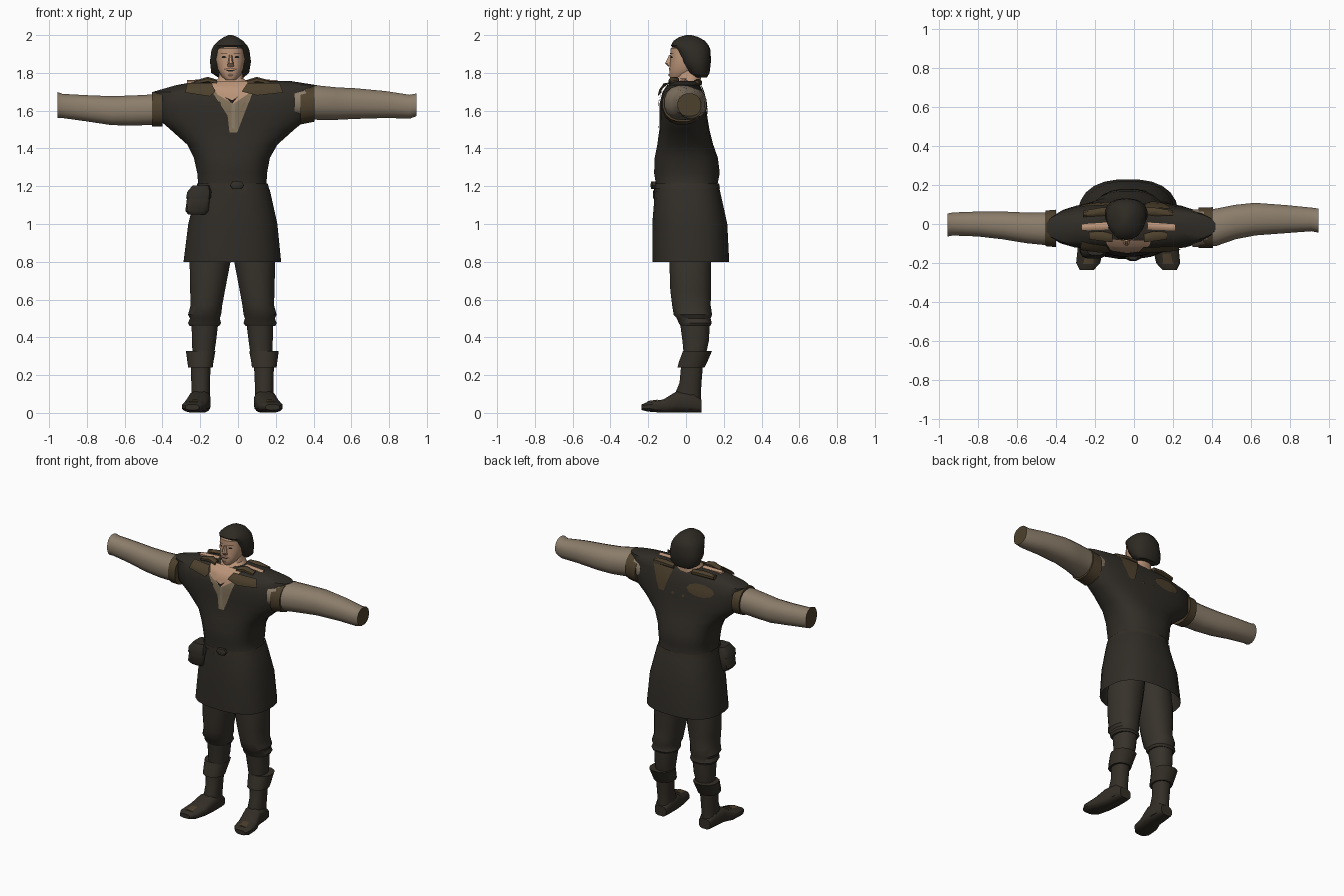
import bpy, bmesh, math
from mathutils import Vector
from mathutils.bvhtree import BVHTree

CX = -0.03   # body centre line


def material(name, rgb):
    m = bpy.data.materials.new(name)
    m.diffuse_color = (*rgb, 1)
    return m


CLOTH = material("dark tunic cloth", (0.030, 0.026, 0.020))
TROUSER = material("trouser cloth", (0.038, 0.032, 0.024))
LINEN = material("sleeve linen", (0.26, 0.205, 0.145))
SKIN = material("skin", (0.50, 0.30, 0.19))
HAIR = material("hair", (0.027, 0.023, 0.017))
LEATHER = material("brown leather", (0.075, 0.052, 0.026))
TRIM = material("tan trim", (0.22, 0.165, 0.10))
BOOT = material("boot leather", (0.034, 0.028, 0.020))
DARK = material("black line", (0.012, 0.010, 0.008))
LIP = material("face shade", (0.20, 0.11, 0.07))


def finish(name, bm, mats, angle=40):
    bmesh.ops.recalc_face_normals(bm, faces=bm.faces[:])
    me = bpy.data.meshes.new(name)
    bm.to_mesh(me)
    bm.free()
    for m in mats:
        me.materials.append(m)
    ob = bpy.data.objects.new(name, me)
    bpy.context.collection.objects.link(ob)
    bpy.context.view_layer.objects.active = ob
    ob.select_set(True)
    bpy.ops.object.shade_smooth_by_angle(angle=math.radians(angle))
    ob.select_set(False)
    return ob


def loft(name, rings, mats, axis="z", n=16, p=2.3, caps=(True, True), side=0, cap_mat=0):
    """Rings are (station, a0, a1, b0, b1); side=+-1 measures x from the centre line."""
    bm = bmesh.new()
    loops = []
    for s, a0, a1, b0, b1 in rings:
        loop = []
        for i in range(n):
            t = 2 * math.pi * (i + 0.5) / n
            c, d = math.cos(t), math.sin(t)
            a = (a0 + a1) / 2 + (a1 - a0) / 2 * math.copysign(abs(c) ** (2 / p), c)
            b = (b0 + b1) / 2 + (b1 - b0) / 2 * math.copysign(abs(d) ** (2 / p), d)
            co = {"z": (a, b, s), "x": (s, a, b), "y": (a, s, b)}[axis]
            if side:
                co = (CX + side * co[0], co[1], co[2])
            loop.append(bm.verts.new(co))
        loops.append(loop)
    for l0, l1 in zip(loops, loops[1:]):
        for i in range(n):
            bm.faces.new((l0[i], l0[(i + 1) % n], l1[(i + 1) % n], l1[i]))
    for use, loop in zip(caps, (loops[0], loops[-1])):
        if use:
            bm.faces.new(loop).material_index = cap_mat
    return finish(name, bm, mats)


def patch(name, outline, target, mat, facing=-1, off=0.006):
    """Thin plate draped on a surface from an x,z outline seen from front or back."""
    tree = BVHTree.FromPolygons([v.co for v in target.data.vertices],
                                [f.vertices[:] for f in target.data.polygons])
    bm = bmesh.new()
    bm.faces.new([bm.verts.new((x, 0, z)) for x, z in outline])
    bmesh.ops.triangulate(bm, faces=bm.faces[:])
    bmesh.ops.subdivide_edges(bm, edges=bm.edges[:], cuts=4, use_grid_fill=True)
    for v in bm.verts:
        start = Vector((v.co.x, facing, v.co.z))
        hit, nor, _, _ = tree.ray_cast(start, Vector((0, -facing, 0)))
        if hit is None:
            hit = tree.find_nearest(Vector((v.co.x, 0.04 * facing, v.co.z)))[0]
        v.co = hit + Vector((0, facing * off, off * 0.6))
    ob = finish(name, bm, [mat])
    if sum(f.normal.y for f in ob.data.polygons) * facing < 0:
        ob.data.flip_normals()
    return ob


def ellipse(x, z, rx, rz, n=10):
    return [(x + rx * math.cos(6.2832 * i / n), z + rz * math.sin(6.2832 * i / n)) for i in range(n)]


# tunic: skirt, waist, chest and short wide sleeves
tunic = loft("tunic", [
    (0.80, -0.29, 0.23, -0.18, 0.23), (1.00, -0.265, 0.21, -0.18, 0.22),
    (1.18, -0.22, 0.17, -0.165, 0.18), (1.21, -0.212, 0.152, -0.16, 0.168),
    (1.27, -0.217, 0.155, -0.17, 0.18), (1.35, -0.235, 0.17, -0.167, 0.17),
    (1.42, -0.27, 0.21, -0.153, 0.145), (1.50, -0.36, 0.30, -0.142, 0.125),
    (1.56, -0.43, 0.375, -0.14, 0.115), (1.64, -0.447, 0.405, -0.14, 0.105),
    (1.70, -0.452, 0.42, -0.125, 0.09), (1.735, -0.33, 0.42, -0.10, 0.075),
    (1.757, -0.21, 0.28, -0.06, 0.055)],
    [CLOTH], n=24, p=2.5, caps=(False, True))

# belt with knot and hanging ends
loft("belt", [(1.188, -0.222, 0.166, -0.169, 0.181), (1.215, -0.218, 0.158, -0.167, 0.176)],
     [BOOT], n=24, p=2.5, caps=(False, False))
loft("belt_knot", [(1.185, -0.03, 0.02, -0.185, -0.15), (1.205, -0.045, 0.035, -0.19, -0.15),
                   (1.225, -0.03, 0.02, -0.185, -0.15)], [BOOT], n=8)
for i, x in enumerate((-0.05, 0.03)):
    patch("belt_end_%d" % i, [(x - 0.012, 1.195), (x + 0.012, 1.195),
                              (x + 0.02, 1.165), (x - 0.02, 1.16)], tunic, BOOT)

# hip pouch and its flap
loft("pouch", [(1.05, -0.265, -0.165, -0.155, -0.06), (1.07, -0.28, -0.15, -0.17, -0.05),
               (1.16, -0.268, -0.145, -0.17, -0.05), (1.20, -0.24, -0.15, -0.155, -0.06)],
     [BOOT], n=12, p=4)
loft("pouch_flap", [(1.135, -0.276, -0.143, -0.177, -0.05), (1.17, -0.27, -0.14, -0.177, -0.05),
                    (1.205, -0.24, -0.15, -0.16, -0.06)], [CLOTH], n=12, p=4)

# linen arms, open brown cuffs at the wrists
loft("left_arm", [(-0.955, -0.065, 0.055, 1.56, 1.70), (-0.93, -0.06, 0.06, 1.56, 1.69),
                  (-0.80, -0.065, 0.065, 1.542, 1.683), (-0.67, -0.08, 0.065, 1.522, 1.678),
                  (-0.55, -0.10, 0.06, 1.52, 1.682), (-0.40, -0.115, 0.06, 1.525, 1.69)],
     [LINEN, LEATHER], axis="x", cap_mat=1)
loft("right_arm", [(0.30, -0.12, 0.075, 1.565, 1.72), (0.42, -0.115, 0.08, 1.55, 1.735),
                   (0.52, -0.08, 0.10, 1.55, 1.725), (0.62, -0.06, 0.11, 1.555, 1.72),
                   (0.78, -0.048, 0.098, 1.56, 1.705), (0.91, -0.038, 0.085, 1.557, 1.685),
                   (0.945, -0.045, 0.08, 1.57, 1.692)],
     [LINEN, LEATHER], axis="x", cap_mat=1)
# leather linings showing under the short sleeves
loft("right_sleeve_lining", [(0.33, -0.125, 0.085, 1.525, 1.72), (0.405, -0.125, 0.088, 1.54, 1.735)],
     [LEATHER], axis="x")
loft("left_sleeve_lining", [(-0.455, -0.115, 0.07, 1.515, 1.70), (-0.40, -0.12, 0.075, 1.515, 1.70)],
     [LEATHER], axis="x")

# neck and head
loft("neck", [(1.70, -0.15, 0.08, -0.10, 0.08), (1.745, -0.13, 0.065, -0.085, 0.075),
              (1.77, -0.105, 0.03, -0.055, 0.08), (1.83, -0.095, 0.02, -0.04, 0.08)], [SKIN])
face = loft("face", [
    (1.762, -0.065, -0.012, -0.08, -0.01), (1.785, -0.09, 0.012, -0.09, 0.05),
    (1.82, -0.108, 0.028, -0.088, 0.07), (1.87, -0.117, 0.037, -0.083, 0.08),
    (1.93, -0.112, 0.032, -0.082, 0.08), (1.96, -0.08, 0.0, -0.05, 0.06)], [SKIN], n=20)
loft("nose", [(1.835, -0.058, -0.02, -0.095, -0.07), (1.85, -0.055, -0.023, -0.112, -0.07),
              (1.895, -0.047, -0.031, -0.09, -0.07)], [SKIN], n=8)
loft("hair", [
    (1.775, -0.105, 0.03, 0.045, 0.11), (1.80, -0.143, 0.06, 0.01, 0.125),
    (1.86, -0.15, 0.07, -0.03, 0.132), (1.92, -0.142, 0.062, -0.058, 0.13),
    (1.945, -0.13, 0.05, -0.08, 0.12), (1.97, -0.105, 0.027, -0.066, 0.10),
    (1.99, -0.075, -0.003, -0.035, 0.065), (2.0, -0.05, -0.03, 0.0, 0.03)], [HAIR], n=18)
for s in (-1, 1):
    tag = "left" if s < 0 else "right"
    x = -0.04 + s * 0.035
    patch(tag + "_eye", ellipse(x, 1.882, 0.014, 0.006, 6), face, DARK, off=0.002)
    patch(tag + "_brow", [(x - 0.02, 1.897), (x + 0.02, 1.897), (x + 0.016, 1.904),
                          (x - 0.016, 1.904)], face, LIP, off=0.003)
patch("moustache", [(-0.075, 1.812), (-0.04, 1.82), (-0.005, 1.812), (-0.005, 1.819),
                    (-0.04, 1.828), (-0.075, 1.819)], face, LIP, off=0.004)
patch("mouth", ellipse(-0.04, 1.81, 0.025, 0.004, 6), face, DARK, off=0.003)
patch("chin_beard", ellipse(-0.04, 1.787, 0.018, 0.008, 6), face, LIP, off=0.003)

# open neckline: linen placket, bare chest and lacing
patch("neck_placket", [(-0.14, 1.70), (0.08, 1.70), (0.06, 1.645), (0.005, 1.60), (-0.005, 1.48),
                       (-0.045, 1.48), (-0.055, 1.57), (-0.10, 1.65)], tunic, TRIM)
patch("placket_slit", [(-0.036, 1.655), (-0.014, 1.655), (-0.016, 1.50), (-0.034, 1.50)],
      tunic, LINEN, off=0.009)
patch("bare_chest", [(-0.15, 1.75), (0.09, 1.75), (0.05, 1.68), (-0.025, 1.63), (-0.11, 1.68)],
      tunic, SKIN, off=0.010)
patch("chest_shadow", [(-0.07, 1.665), (-0.03, 1.648), (0.0, 1.668), (-0.03, 1.63)],
      tunic, DARK, off=0.012)

# leather shoulder pieces, front, top and back
patch("front_left_tab", [(-0.28, 1.685), (-0.27, 1.735), (-0.14, 1.735), (-0.12, 1.69), (-0.15, 1.665)],
      tunic, LEATHER, off=0.018)
patch("front_right_tab", [(0.02, 1.69), (0.05, 1.735), (0.22, 1.735), (0.24, 1.685), (0.10, 1.67)],
      tunic, LEATHER, off=0.018)
for s in (-1, 1):
    tag = "left" if s < 0 else "right"
    loft(tag + "_collar_roll", [(0.08, -0.095, -0.05, 1.735, 1.765), (0.13, -0.09, -0.035, 1.745, 1.78),
                                (0.20, -0.08, -0.04, 1.735, 1.76)],
         [LEATHER], axis="x", n=8, side=s)
    loft(tag + "_back_roll", [(0.07, 0.045, 0.085, 1.73, 1.762), (0.14, 0.04, 0.085, 1.73, 1.768),
                              (0.23, 0.035, 0.07, 1.725, 1.76)],
         [LEATHER], axis="x", n=8, side=s)
    loft(tag + "_bare_shoulder", [(0.10, -0.03, 0.01, 1.74, 1.768), (0.24, -0.035, 0.0, 1.74, 1.763)],
         [SKIN], axis="x", n=8, side=s)
patch("back_left_patch", ellipse(-0.18, 1.645, 0.10, 0.042), tunic, LEATHER, facing=1)
patch("back_right_patch", [(0.04, 1.73), (0.19, 1.73), (0.15, 1.67), (0.13, 1.58), (0.09, 1.58),
                           (0.085, 1.67)], tunic, LEATHER, facing=1)
for i, x in enumerate((-0.06, 0.02)):
    patch("back_stud_%d" % i, ellipse(x, 1.585, 0.01, 0.01, 6), tunic, LEATHER, facing=1)

# legs and boots, mirrored about the centre line
for s in (-1, 1):
    tag = "left" if s < 0 else "right"
    loft(tag + "_trouser", [
        (1.00, 0.0, 0.18, -0.10, 0.15), (0.80, 0.008, 0.228, -0.09, 0.135),
        (0.65, 0.037, 0.225, -0.085, 0.135), (0.57, 0.052, 0.222, -0.075, 0.132),
        (0.52, 0.058, 0.236, -0.067, 0.14), (0.50, 0.065, 0.226, -0.05, 0.132),
        (0.475, 0.058, 0.236, -0.04, 0.138), (0.46, 0.068, 0.228, -0.03, 0.13)], [TROUSER], side=s)
    loft(tag + "_stocking", [(0.48, 0.073, 0.217, -0.033, 0.128), (0.38, 0.085, 0.215, -0.02, 0.122),
                             (0.28, 0.10, 0.21, -0.01, 0.10)], [TROUSER], side=s)
    loft(tag + "_boot_cuff", [(0.24, 0.102, 0.236, -0.047, 0.10), (0.27, 0.098, 0.24, -0.04, 0.115),
                              (0.328, 0.087, 0.248, -0.018, 0.14)], [BOOT], n=12, side=s)
    loft(tag + "_boot_shaft", [(0.02, 0.117, 0.222, -0.06, 0.082), (0.10, 0.118, 0.218, -0.06, 0.08),
                               (0.16, 0.118, 0.218, -0.035, 0.083), (0.27, 0.113, 0.222, -0.025, 0.092)],
         [BOOT], side=s)
    loft(tag + "_foot", [
        (0.082, 0.125, 0.212, 0.0, 0.07), (0.04, 0.115, 0.225, 0.0, 0.11),
        (-0.05, 0.113, 0.235, 0.0, 0.115), (-0.12, 0.125, 0.26, 0.0, 0.072),
        (-0.20, 0.142, 0.268, 0.006, 0.06), (-0.235, 0.175, 0.25, 0.015, 0.045)],
        [BOOT], axis="y", n=12, p=3, side=s)
    # worn toe
    loft(tag + "_toe_wear", [(-0.15, 0.17, 0.225, 0.05, 0.071), (-0.205, 0.175, 0.235, 0.045, 0.063)],
         [LEATHER], axis="y", n=8, side=s)
